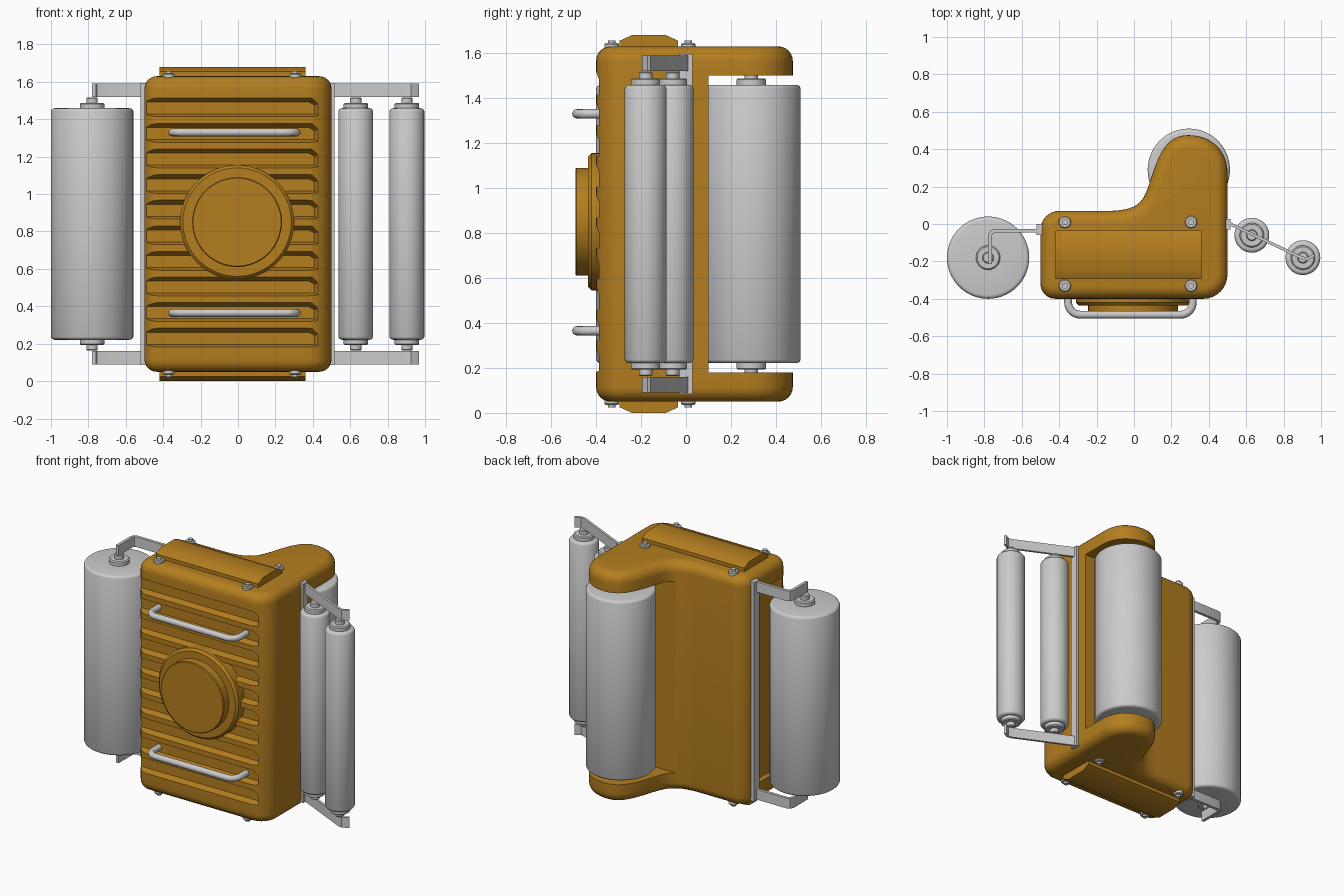
import bpy, bmesh, math
from mathutils import Vector, Matrix
from mathutils.geometry import interpolate_bezier

if "Cube" in bpy.data.objects:
    bpy.data.objects.remove(bpy.data.objects["Cube"])

ochre = bpy.data.materials.new("ochre_paint")
ochre.diffuse_color = (0.46, 0.21, 0.014, 1)
ochre.use_nodes = True
ochre.node_tree.nodes["Principled BSDF"].inputs["Base Color"].default_value = ochre.diffuse_color
MID = 0.84  # mirror height of the whole unit


def orient(bm):
    bm.normal_update()
    bmesh.ops.recalc_face_normals(bm, faces=bm.faces)
    if bm.calc_volume(signed=True) < 0:
        bmesh.ops.reverse_faces(bm, faces=bm.faces)
    bm.normal_update()


def shade(ob):
    bpy.ops.object.select_all(action='DESELECT')
    ob.select_set(True)
    bpy.context.view_layer.objects.active = ob
    bpy.ops.object.shade_smooth_by_angle(angle=math.radians(35))


def finish(name, bm, mat=None, smooth=True):
    orient(bm)
    me = bpy.data.meshes.new(name)
    bm.to_mesh(me)
    bm.free()
    ob = bpy.data.objects.new(name, me)
    bpy.context.collection.objects.link(ob)
    if mat:
        me.materials.append(mat)
    if smooth:
        shade(ob)
    return ob


def loft(bm, rings):
    """Closed solid through rings of equal point count."""
    vs = [[bm.verts.new(p) for p in r] for r in rings]
    n = len(vs[0])
    for a, b in zip(vs, vs[1:]):
        for i in range(n):
            bm.faces.new((a[i], a[(i + 1) % n], b[(i + 1) % n], b[i]))
    bm.faces.new(vs[0][::-1])
    bm.faces.new(vs[-1])


def prism(name, pts, z0, z1, mat=None, smooth=True):
    bm = bmesh.new()
    loft(bm, [[(x, y, z) for x, y in pts] for z in (z0, z1)])
    return finish(name, bm, mat, smooth)


def box(name, x0, x1, y0, y1, z0, z1, smooth=True):
    return prism(name, [(x0, y0), (x1, y0), (x1, y1), (x0, y1)], z0, z1, None, smooth)


def lathe(name, profile, loc, mat=None, n=48, rot=None, smooth=True):
    bm = bmesh.new()
    loft(bm, [[(r * math.cos(2 * math.pi * i / n), r * math.sin(2 * math.pi * i / n), z)
               for i in range(n)] for r, z in profile])
    bm.transform(Matrix.Translation(loc) @ (rot or Matrix()))
    return finish(name, bm, mat, smooth)


def offset(p, d, closed):
    """Shift a 2D path to its left by d with mitred joints."""
    out = []
    for i, q in enumerate(p):
        nxt = p[(i + 1) % len(p)] if closed or i < len(p) - 1 else None
        prv = p[i - 1] if closed or i else None
        d2 = (nxt - q).normalized() if nxt else (q - prv).normalized()
        d1 = (q - prv).normalized() if prv else d2
        t = (d1 + d2).normalized()
        out.append(q + Vector((-t.y, t.x)) * (d / max(t.dot(d1), 0.5)))
    return out


def strip(name, path, t, z0, z1):
    """Bent flat bar following a 2D path."""
    p = [Vector(q) for q in path]
    return prism(name, offset(p, t / 2, False) + offset(p, -t / 2, False)[::-1], z0, z1)


def curve(*c, n=14):
    return [(v.x, v.y) for v in interpolate_bezier(*[Vector((a, b, 0)) for a, b in c], n)][:-1]


def corner(cx, cy, r, a0, n=8):
    return [(cx + r * math.cos(math.radians(a0 + 90 * i / n)),
             cy + r * math.sin(math.radians(a0 + 90 * i / n))) for i in range(n + 1)]


# Body: rounded L-shaped plan, lofted with rounded top and bottom rims
back = (curve((-0.15, 0.07), (0.03, 0.07), (0.05, 0.12), (0.085, 0.225))
        + curve((0.085, 0.225), (0.13, 0.37), (0.17, 0.475), (0.29, 0.475))
        + curve((0.29, 0.475), (0.41, 0.475), (0.5, 0.40), (0.5, 0.27)) + [(0.5, 0.27)])
outline = [Vector(p) for p in corner(-0.42, -0.32, 0.08, 180) + corner(0.37, -0.27, 0.13, 270)
           + back[::-1] + corner(-0.4, -0.03, 0.1, 90)]
R = 0.065
rings = []
for s in (-1, 1):
    for k in (range(7) if s < 0 else range(6, -1, -1)):
        a = math.pi / 2 * k / 6
        z = MID + s * (0.79 - R + R * math.cos(a))
        rings.append([(q.x, q.y, z) for q in offset(outline, R * (1 - math.sin(a)), True)])
bm = bmesh.new()
loft(bm, rings)
body = finish("body", bm, ochre)

# Cutters: back roller bay, left roller pocket, front louvre slots
bay = box("bay_cutter", -0.3, 0.8, 0.1, 0.8, MID - 0.66, MID + 0.66, False)
pocket = lathe("pocket_cutter", [(0.32, MID - 0.66), (0.32, MID + 0.66)], (-0.78, -0.18, 0), n=96, smooth=False)
bm = bmesh.new()
for i in range(10):
    z = 1.465 - 0.1368 * i
    t, b = z + 0.055, z - 0.055
    loft(bm, [
        [(-0.6, -0.41, t), (0.40, -0.41, t), (0.44, -0.41, t - 0.03), (0.44, -0.41, b), (-0.6, -0.41, b)],
        [(-0.6, -0.358, t - 0.028), (0.38, -0.358, t - 0.028), (0.41, -0.358, t - 0.045),
         (0.41, -0.358, b + 0.018), (-0.6, -0.358, b + 0.018)]])
slots = finish("slot_cutter", bm, None, False)
for cutter in (bay, pocket, slots):
    cutter.hide_render = True
    m = body.modifiers.new("cut", 'BOOLEAN')
    m.operation, m.object, m.solver = 'DIFFERENCE', cutter, 'EXACT'
bpy.context.view_layer.update()
cut = bpy.data.meshes.new_from_object(body.evaluated_get(bpy.context.evaluated_depsgraph_get()))
body.modifiers.clear()
body.data = cut
for cutter in (bay, pocket, slots):
    bpy.data.objects.remove(cutter)
cut.materials.clear()
cut.materials.append(ochre)
for f in cut.polygons:
    f.material_index = 0
shade(body)

# Front round cover
lathe("round_cover", [(0.305, 0.35), (0.305, 0.42), (0.29, 0.435), (0.24, 0.435), (0.24, 0.487), (0.235, 0.492)],
      (-0.005, 0, 0.85), ochre, n=64, rot=Matrix.Rotation(math.pi / 2, 4, 'X'))

# Top and bottom chamfered plates, with bolts
for s, side in ((1, "top"), (-1, "bottom")):
    bm = bmesh.new()
    sec = [(-0.295, 0.76), (-0.295, 0.815), (-0.24, 0.84), (-0.09, 0.84), (-0.035, 0.815), (-0.035, 0.76)]
    loft(bm, [[(x, y, MID + s * h) for y, h in sec] for x in (-0.42, 0.36)])
    finish(side + "_plate", bm, ochre)
    for x in (-0.37, 0.305):
        for y in (0.01, -0.33):
            lathe(side + "_bolt", [(0.033, s * 0.765), (0.033, s * 0.798), (0.028, s * 0.804),
                                   (0.016, s * 0.804), (0.016, s * 0.817)], (x, y, MID), n=20)

# Handles
for z, name in ((1.33, "upper_handle"), (0.365, "lower_handle")):
    x0, x1, y, r = -0.352, 0.314, -0.485, 0.065
    path = [(x0, -0.35)] + corner(x0 + r, y + r, r, 180) + corner(x1 - r, y + r, r, 270) + [(x1, -0.35)]
    cu = bpy.data.curves.new(name, 'CURVE')
    cu.dimensions, cu.bevel_depth, cu.bevel_resolution, cu.use_fill_caps = '3D', 0.021, 4, True
    sp = cu.splines.new('POLY')
    sp.points.add(len(path) - 1)
    for pt, (px, py) in zip(sp.points, path):
        pt.co = (px, py, z, 1)
    bpy.context.collection.objects.link(bpy.data.objects.new(name, cu))

# Rollers with end collars and pins
for name, x, y, r in (("left_roller", -0.78, -0.18, 0.22), ("back_roller", 0.293, 0.29, 0.22),
                      ("right_inner_roller", 0.63, -0.06, 0.093), ("right_outer_roller", 0.903, -0.18, 0.093)):
    c = 0.065
    half = [(r, 0.603), (r - 0.004, 0.611), (r - 0.011, 0.617), (r - 0.02, 0.619), (c, 0.619), (c, 0.642),
            (c - 0.007, 0.648), (0.03, 0.648), (0.03, 0.672), (0.025, 0.677)]
    lathe(name, [(a, -h) for a, h in half[::-1]] + half, (x, y, MID), n=56)

# Brackets: wall rails plus bent arms at top and bottom
box("left_rail", -0.52, -0.49, -0.06, 0.0, MID - 0.755, MID + 0.755)
box("right_rail", 0.49, 0.516, -0.03, 0.028, MID - 0.755, MID + 0.755)
for s, side in ((1, "upper"), (-1, "lower")):
    z0, z1 = sorted((MID + s * 0.68, MID + s * 0.75))
    strip("left_" + side + "_arm", [(-0.51, -0.036), (-0.745, -0.036), (-0.762, -0.043), (-0.77, -0.06),
                                    (-0.77, -0.215)], 0.02, z0, z1)
    strip("right_" + side + "_arm", [(0.505, 0.005), (0.895, -0.18), (0.925, -0.187), (0.965, -0.165)],
          0.016, z0, z1)
